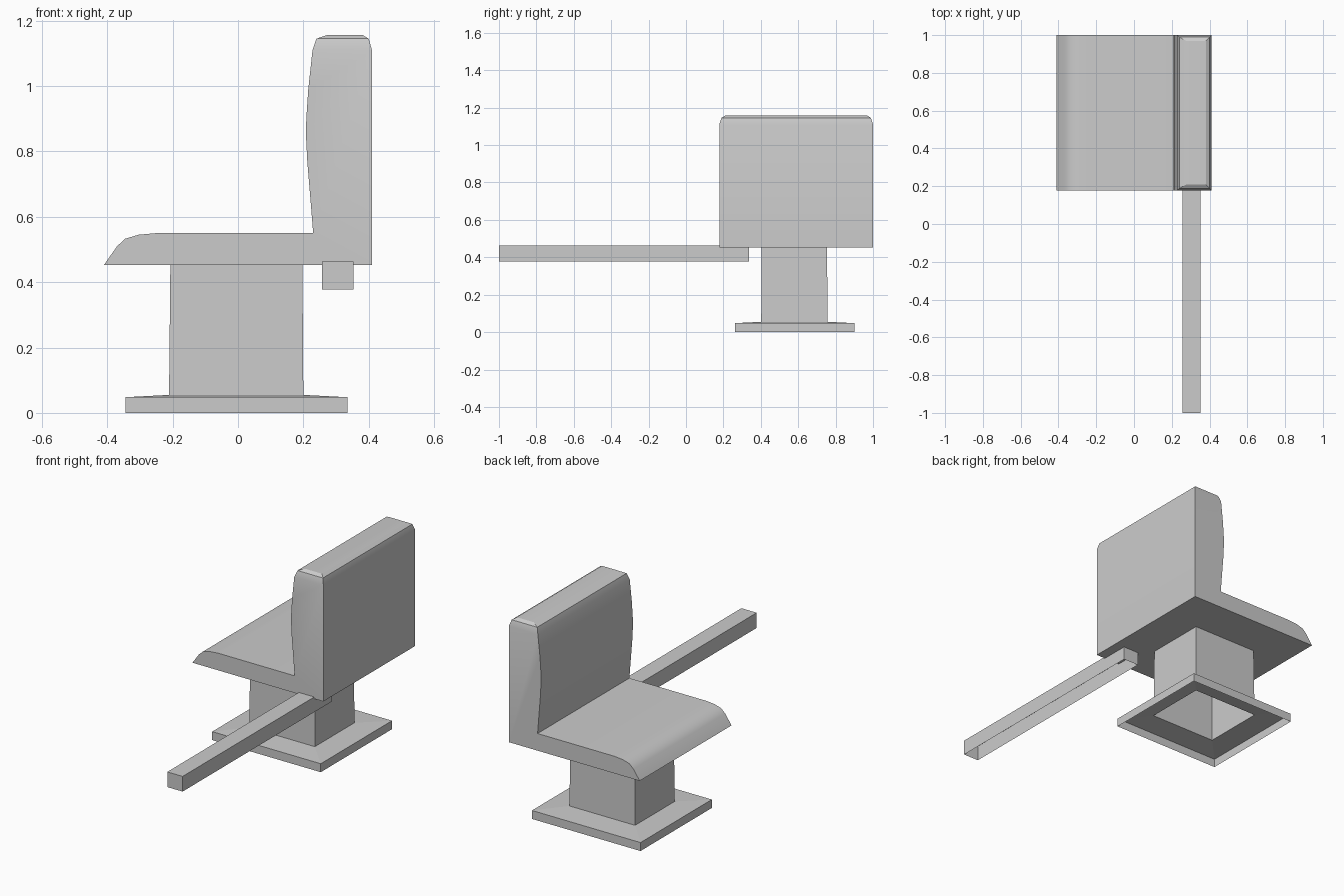
import bpy, bmesh, math

if "Cube" in bpy.data.objects:
    bpy.data.objects.remove(bpy.data.objects["Cube"])


def make(name, rings, cap_bottom=False, cap_top=False, smooth=False):
    """Loft a skin through equal-length rings of points, with optional caps."""
    bm = bmesh.new()
    loops = [[bm.verts.new(p) for p in ring] for ring in rings]
    n = len(rings[0])
    for a, b in zip(loops, loops[1:]):
        for i in range(n):
            j = (i + 1) % n
            bm.faces.new((a[i], a[j], b[j], b[i]))
    if cap_bottom:
        bm.faces.new(loops[0][::-1])
    if cap_top:
        bm.faces.new(loops[-1])
    return finish(bm, name, smooth)


def finish(bm, name, smooth=False):
    me = bpy.data.meshes.new(name)
    bm.to_mesh(me)
    bm.free()
    ob = bpy.data.objects.new(name, me)
    bpy.context.collection.objects.link(ob)
    if smooth:
        bpy.ops.object.select_all(action='DESELECT')
        ob.select_set(True)
        bpy.context.view_layer.objects.active = ob
        bpy.ops.object.shade_smooth_by_angle(angle=math.radians(30))
    return ob


def rect(x0, x1, y0, y1, z):
    return [(x0, y0, z), (x1, y0, z), (x1, y1, z), (x0, y1, z)]


# Base plate and hollow pedestal: one skin, open underneath
make("pedestal_base", [
    rect(-0.345, 0.335, 0.262, 0.90, 0.0),
    rect(-0.345, 0.335, 0.262, 0.90, 0.048),
    rect(-0.211, 0.20, 0.402, 0.757, 0.055),
    rect(-0.207, 0.197, 0.405, 0.754, 0.455),
])

# Support bar: channel open underneath
make("support_bar", [
    rect(0.257, 0.353, -1.0, 0.338, 0.377),
    rect(0.257, 0.353, -1.0, 0.338, 0.463),
], cap_top=True)

# Seat and backrest: L-shaped side profile (x, z), from back top to front to back bottom
Y0, Y1 = 0.178, 1.0
profile = [(0.228, 1.11), (0.215, 0.99), (0.209, 0.90), (0.208, 0.85), (0.212, 0.77),
           (0.222, 0.65), (0.23, 0.55), (-0.25, 0.55), (-0.305, 0.545), (-0.345, 0.533),
           (-0.37, 0.51), (-0.41, 0.453), (0.41, 0.453), (0.41, 1.11)]
bm = bmesh.new()
near = [bm.verts.new((x, Y0, z)) for x, z in profile]
far = [bm.verts.new((x, Y1, z)) for x, z in profile]
bm.faces.new(near)
bm.faces.new(far[::-1])
for i in range(len(profile) - 1):
    bm.faces.new((near[i], far[i], far[i + 1], near[i + 1]))
# rounded top of the backrest
ring = [near[0], near[-1], far[-1], far[0]]
for x0, x1, inset, z in ((0.24, 0.40, 0.011, 1.145), (0.275, 0.38, 0.03, 1.157)):
    new = [bm.verts.new(p) for p in rect(x0, x1, Y0 + inset, Y1 - inset, z)]
    for i in range(4):
        j = (i + 1) % 4
        bm.faces.new((ring[i], ring[j], new[j], new[i]))
    ring = new
bm.faces.new(ring)
bmesh.ops.recalc_face_normals(bm, faces=bm.faces)
finish(bm, "seat_and_backrest", smooth=True)
